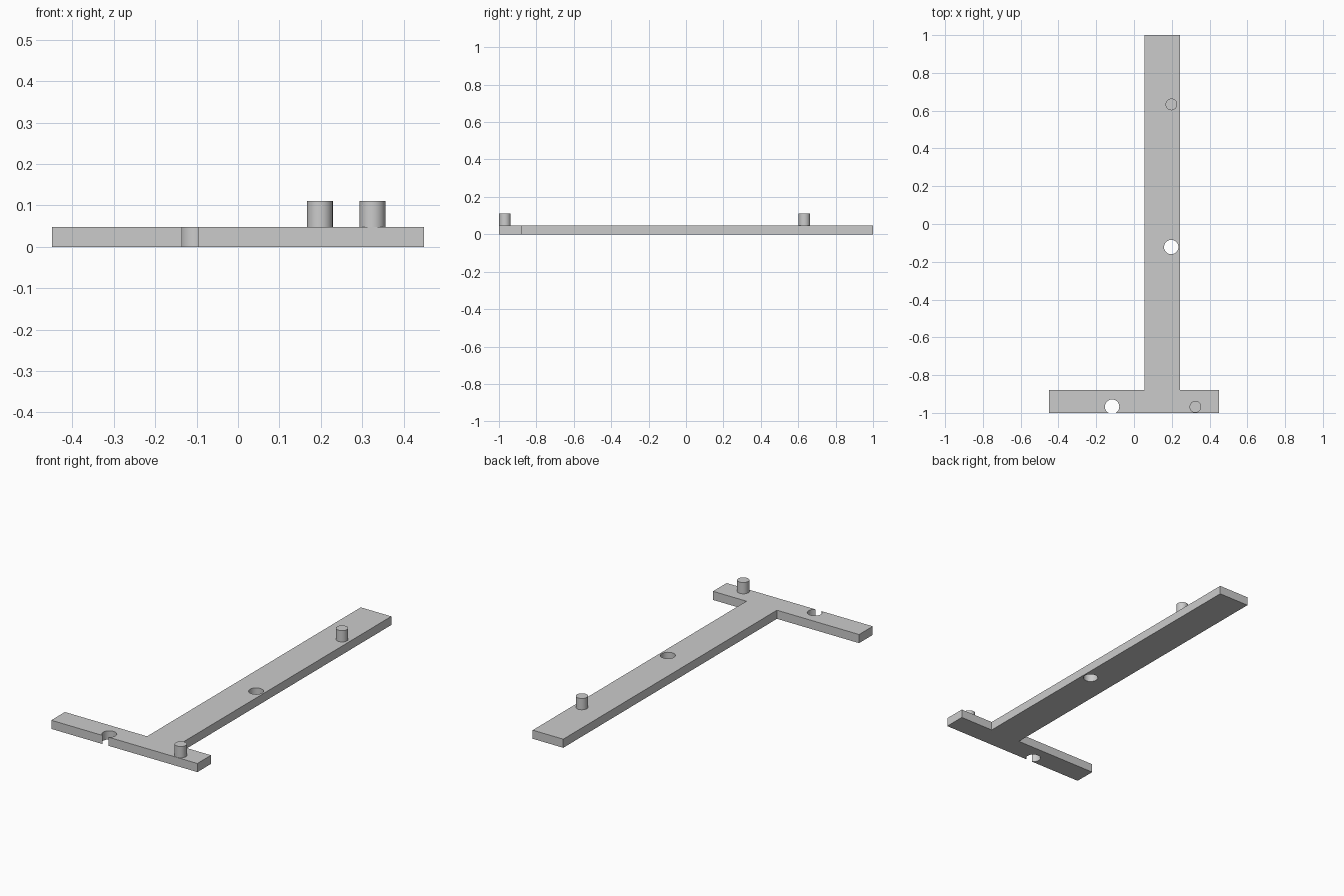
import bpy
import bmesh

cube = bpy.data.objects.get("Cube")
if cube:
    bpy.data.objects.remove(cube, do_unlink=True)

THICK = 0.048
PEG_TOP = 0.111

grey = bpy.data.materials.new("light grey")
grey.use_nodes = True
colour = (0.6, 0.6, 0.6, 1)
grey.diffuse_color = colour
grey.node_tree.nodes["Principled BSDF"].inputs["Base Color"].default_value = colour


def cylinder(name, x, y, radius, bottom, top):
    bpy.ops.mesh.primitive_cylinder_add(
        vertices=48, radius=radius, depth=top - bottom,
        location=(x, y, (top + bottom) / 2))
    obj = bpy.context.object
    obj.name = name
    obj.data.materials.append(grey)
    bpy.ops.object.shade_smooth_by_angle()
    return obj


# T-shaped plate, extruded from its outline
outline = [(-0.45, -1), (0.45, -1), (0.45, -0.88), (0.244, -0.88),
           (0.244, 1), (0.056, 1), (0.056, -0.88), (-0.45, -0.88)]
bm = bmesh.new()
base = bm.faces.new([bm.verts.new((x, y, 0)) for x, y in outline])
ext = bmesh.ops.extrude_face_region(bm, geom=[base])
top_verts = [g for g in ext["geom"] if isinstance(g, bmesh.types.BMVert)]
bmesh.ops.translate(bm, verts=top_verts, vec=(0, 0, THICK))
bmesh.ops.recalc_face_normals(bm, faces=bm.faces)
mesh = bpy.data.meshes.new("plate")
bm.to_mesh(mesh)
bm.free()
mesh.materials.append(grey)
plate = bpy.data.objects.new("plate", mesh)
bpy.context.collection.objects.link(plate)

# Round hole in the stem and open-sided hole in the crossbar
for name, x, y in [("stem_hole", 0.197, -0.122), ("crossbar_hole", -0.116, -0.967)]:
    cutter = cylinder(name + "_cutter", x, y, 0.038, -0.05, 0.1)
    mod = plate.modifiers.new(name, 'BOOLEAN')
    mod.operation = 'DIFFERENCE'
    mod.solver = 'EXACT'
    mod.object = cutter
    bpy.ops.object.select_all(action='DESELECT')
    plate.select_set(True)
    bpy.context.view_layer.objects.active = plate
    bpy.ops.object.modifier_apply(modifier=name)
    bpy.data.objects.remove(cutter, do_unlink=True)
bpy.ops.object.shade_smooth_by_angle()

# Locating pegs
cylinder("stem_peg", 0.198, 0.633, 0.031, THICK, PEG_TOP)
cylinder("crossbar_peg", 0.325, -0.968, 0.031, THICK, PEG_TOP)
